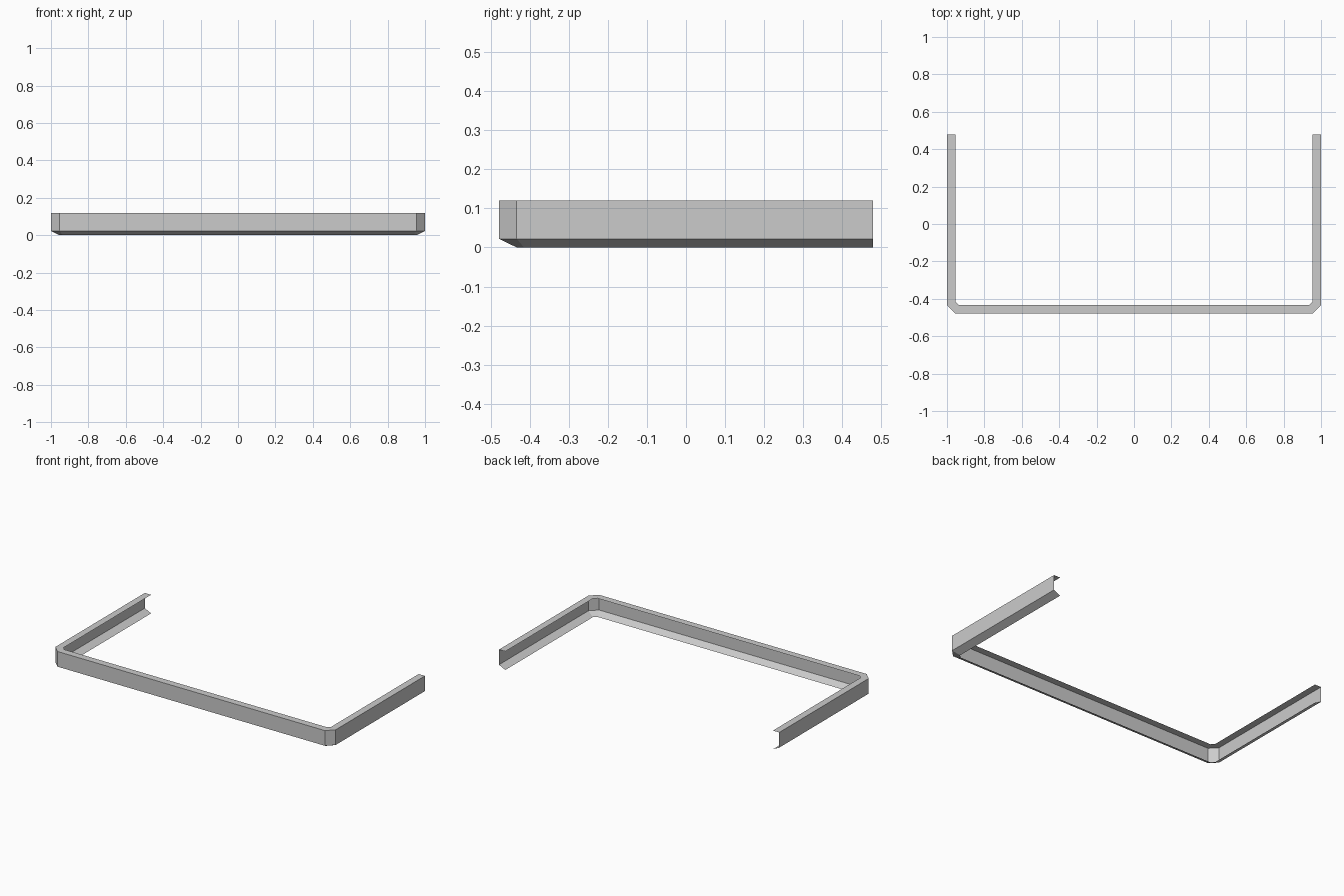
import bpy, bmesh, math
from mathutils import Vector

old = bpy.data.objects.get("Cube")
if old:
    bpy.data.objects.remove(old, do_unlink=True)

# Plain grey sheet metal
grey = bpy.data.materials.new("plain_grey")
grey.use_nodes = True
colour = (0.6, 0.6, 0.6, 1)
grey.diffuse_color = colour
grey.node_tree.nodes["Principled BSDF"].inputs["Base Color"].default_value = colour

# Outer path of the rail: U shape with chamfered front corners
half = [Vector((1, 0.478)), Vector((1, -0.433)), Vector((0.955, -0.478))]
path = half + [Vector((-p.x, p.y)) for p in reversed(half)]

# Cross-section as (inward offset, height): top lip, wall, sloped lower lip
section = [(0.045, 0.12), (0, 0.12), (0, 0.022), (0.045, 0)]


def inward(i):
    """Mitred inward direction at a path point, for unit offset."""
    dirs = []
    if i > 0:
        dirs.append((path[i] - path[i - 1]).normalized())
    if i < len(path) - 1:
        dirs.append((path[i + 1] - path[i]).normalized())
    normals = [Vector((d.y, -d.x)) for d in dirs]
    mitre = sum(normals, Vector((0, 0))).normalized()
    return mitre / mitre.dot(normals[0])


# Sweep the open section along the path
bm = bmesh.new()
rings = []
for i, p in enumerate(path):
    n = inward(i)
    rings.append([bm.verts.new((*(p + n * off), z)) for off, z in section])
for a, b in zip(rings, rings[1:]):
    for k in range(len(section) - 1):
        bm.faces.new((a[k], a[k + 1], b[k + 1], b[k]))

# Make the wall face outward
bm.normal_update()
for f in bm.faces:
    c = f.calc_center_median()
    outward = Vector((c.x, c.y, (c.z - 0.06) * 100))
    if f.normal.dot(outward) < 0:
        f.normal_flip()

mesh = bpy.data.meshes.new("channel_rail")
bm.to_mesh(mesh)
bm.free()
mesh.materials.append(grey)
bpy.context.collection.objects.link(bpy.data.objects.new("channel_rail", mesh))
